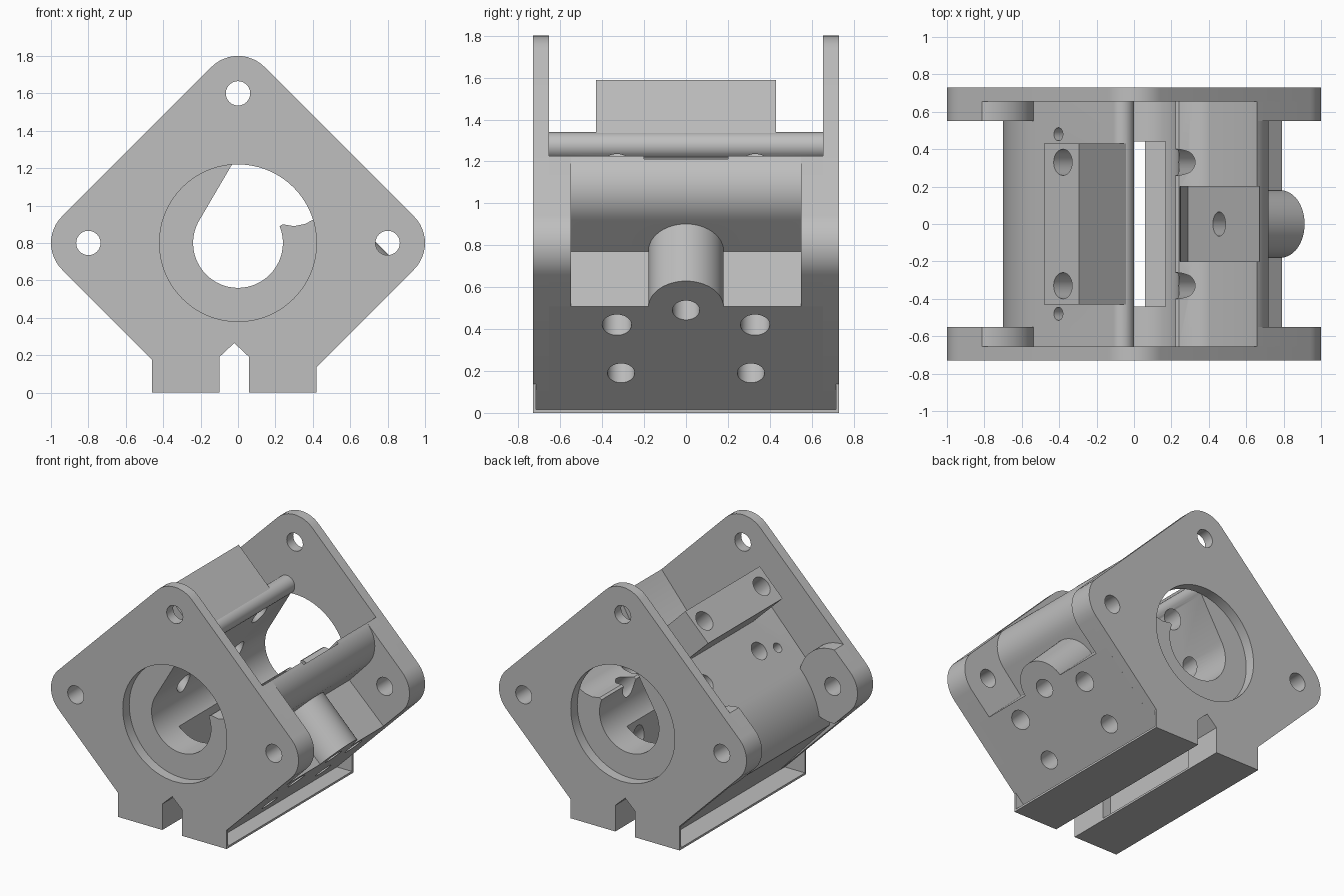
import bpy, bmesh, math
from mathutils import Vector

old = bpy.data.objects.get("Cube")
if old:
    bpy.data.objects.remove(old, do_unlink=True)

grey = bpy.data.materials.new("plain grey")
grey.use_nodes = True
grey.diffuse_color = (0.52, 0.52, 0.52, 1)
grey.node_tree.nodes["Principled BSDF"].inputs["Base Color"].default_value = (0.52, 0.52, 0.52, 1)

CZ = 0.8          # height of the bore axis
HOLE = 0.8        # distance of corner screws from the axis
ROUND = 0.2       # corner radius
EDGE = HOLE + ROUND * math.sqrt(2)
PLATE_IN, PLATE_OUT = 0.655, 0.73


def finish(name, bm):
    bmesh.ops.recalc_face_normals(bm, faces=bm.faces)
    mesh = bpy.data.meshes.new(name)
    bm.to_mesh(mesh)
    bm.free()
    mesh.materials.append(grey)
    ob = bpy.data.objects.new(name, mesh)
    bpy.context.collection.objects.link(ob)
    return ob


def prism(name, profile, y0, y1):
    """Extrude an (x, z) profile from y0 to y1."""
    bm = bmesh.new()
    ends = [[bm.verts.new((x, y, z)) for x, z in profile] for y in (y0, y1)]
    for ring in ends:
        bm.faces.new(ring)
    for i in range(len(profile)):
        bm.faces.new((ends[0][i - 1], ends[0][i], ends[1][i], ends[1][i - 1]))
    return finish(name, bm)


def box(name, x0, x1, y0, y1, z0, z1):
    return prism(name, [(x0, z0), (x1, z0), (x1, z1), (x0, z1)], y0, y1)


def rod(name, start, end, radius, sides=40):
    a, b = Vector(start), Vector(end)
    bm = bmesh.new()
    bmesh.ops.create_cone(bm, cap_ends=True, segments=sides, radius1=radius,
                          radius2=radius, depth=(b - a).length)
    turn = Vector((0, 0, 1)).rotation_difference(b - a).to_matrix().to_4x4()
    turn.translation = (a + b) / 2
    bm.transform(turn)
    return finish(name, bm)


def arc(cx, cz, r, a0, a1, n=12):
    angles = [math.radians(a0 + (a1 - a0) * i / n) for i in range(n + 1)]
    return [(cx + r * math.cos(a), cz + r * math.sin(a)) for a in angles]


def combine(target, tools, operation="DIFFERENCE"):
    """Apply booleans and throw the tools away."""
    for tool in tools:
        mod = target.modifiers.new("shape", "BOOLEAN")
        mod.operation, mod.solver, mod.object = operation, "EXACT", tool
    bpy.context.view_layer.update()
    graph = bpy.context.evaluated_depsgraph_get()
    mesh = bpy.data.meshes.new_from_object(target.evaluated_get(graph))
    target.modifiers.clear()
    target.data = mesh
    for tool in tools:
        bpy.data.objects.remove(tool, do_unlink=True)


def notch():
    return prism("notch_cutter", [(-0.1, -0.1), (0.06, -0.1), (0.06, 0.19),
                                  (-0.02, 0.265), (-0.1, 0.19)], -1, 1)


def round_cutter(x, z, r, n=48):
    return prism("hole_cutter", arc(x, z, r, 0, 360 - 360 / n, n - 1), -1, 1)


def diagonal(x, z, y, r, far=1.7):
    """Rod square to the lower right face, entering at (x, z)."""
    return rod("bolt_cutter", (x + 0.1, y, z - 0.1), (x - far, y, z + far), r)


parts = []

# End plates: rounded diamonds with a large bearing hole
low = EDGE - CZ
outline = ([(-low, 0), (low, 0)] + arc(HOLE, CZ, ROUND, -45, 45)
           + arc(0, CZ + HOLE, ROUND, 45, 135) + arc(-HOLE, CZ, ROUND, 135, 225))
for name, s in (("front_plate", -1), ("back_plate", 1)):
    plate = prism(name, outline, s * PLATE_IN, s * PLATE_OUT)
    combine(plate, [round_cutter(0, CZ, 0.42, 72), notch(), round_cutter(HOLE, CZ, 0.065),
                    round_cutter(-HOLE, CZ, 0.065), round_cutter(0, CZ + HOLE, 0.065)])
    parts.append(plate)

# Thick bosses round the side screws: a full corner on the left, a round pad on the right
reach = math.degrees(math.acos(ROUND / 0.27))
pad = (arc(-HOLE, CZ, ROUND, 135, 225)
       + arc(-HOLE, CZ, 0.27, 225 + reach, 495 - reach, 32))
tip = 0.662
corner = ([(0.5, 0.98), (tip, CZ + EDGE - tip)] + arc(HOLE, CZ, ROUND, 45, -45)
          + [(0.5, CZ - EDGE + 0.5)])
for side, profile, x in (("left", corner, HOLE), ("right", pad, -HOLE)):
    for end, s in (("front", -1), ("back", 1)):
        boss = prism(f"{end}_{side}_boss", profile, s * 0.55, s * PLATE_IN)
        combine(boss, [round_cutter(x, CZ, 0.065)])
        parts.append(boss)

# Main body: open channel between a sloping wall and a thick rounded arm
body_profile = (arc(-0.065, 1.275, 0.065, 135, -60, 14)
                + arc(0, CZ, 0.24, 147, 382, 40)
                + [(0.24, 0.9), (0.3, 0.89), (0.36, 0.902), (0.41, 0.93)]
                + arc(0.503, 1.073, 0.217, 45, -45, 14)
                + [(0.515, 0.77), (0.79, 0.507), (low, 0), (-low, 0)]
                + arc(-0.1, 0.45, 0.6, 180, 135, 14))
body = prism("body", body_profile, -PLATE_IN, PLATE_IN)

# Clamp block on the wall, and round filament guide under the arm
block = prism("clamp_block", [(-0.48, 1.403), (-0.295, 1.588), (-0.035, 1.328),
                              (-0.1, 1.27), (-0.22, 1.15)], -0.43, 0.43)
guide = rod("filament_guide", (0.785, 0, 0.502), (0.475, 0, 0.812), 0.18, 48)
combine(body, [block, guide], "UNION")

cutters = [notch(),
           box("gear_slot", -0.168, 0.168, -0.44, 0.44, -0.1, 0.8),
           prism("arm_pocket", [(0.2, 1.15), (0.25, 0.87), (0.29, 0.52),
                                (0.67, 1.18), (0.67, 1.3), (0.4, 1.3)], -0.2, 0.2),
           diagonal(0.773, 0.49, 0, 0.065, far=0.5)]
for s in (-1, 1):
    cutters += [diagonal(0.703, 0.42, s * 0.33, 0.07),
                diagonal(0.473, 0.19, s * 0.31, 0.065, far=1.1),
                rod("pin_cutter", (-0.3, s * 0.48, 0.9), (-0.5, s * 0.48, 1.1), 0.035)]
combine(body, cutters)
parts.append(body)

# Thin support trays that make the feet
for name, x0, x1 in (("right_foot", -0.46, -0.1), ("left_foot", 0.06, 0.42)):
    parts.append(box(name + "_floor", x0, x1, -PLATE_OUT, PLATE_OUT, 0, 0.015))
    outer = x0 if x0 < 0 else x1
    inner = math.copysign(0.25, outer)
    top = abs(outer) - low
    for end, s in (("front", -1), ("back", 1)):
        parts.append(prism(f"{name}_{end}_wall",
                           [(inner, 0), (outer, 0), (outer, top), (inner, top)],
                           s * 0.715, s * PLATE_OUT))

# Smooth the rounded surfaces and keep the edges sharp
bpy.ops.object.select_all(action="DESELECT")
for ob in parts:
    ob.select_set(True)
bpy.context.view_layer.objects.active = body
bpy.ops.object.shade_smooth_by_angle(angle=math.radians(25))
